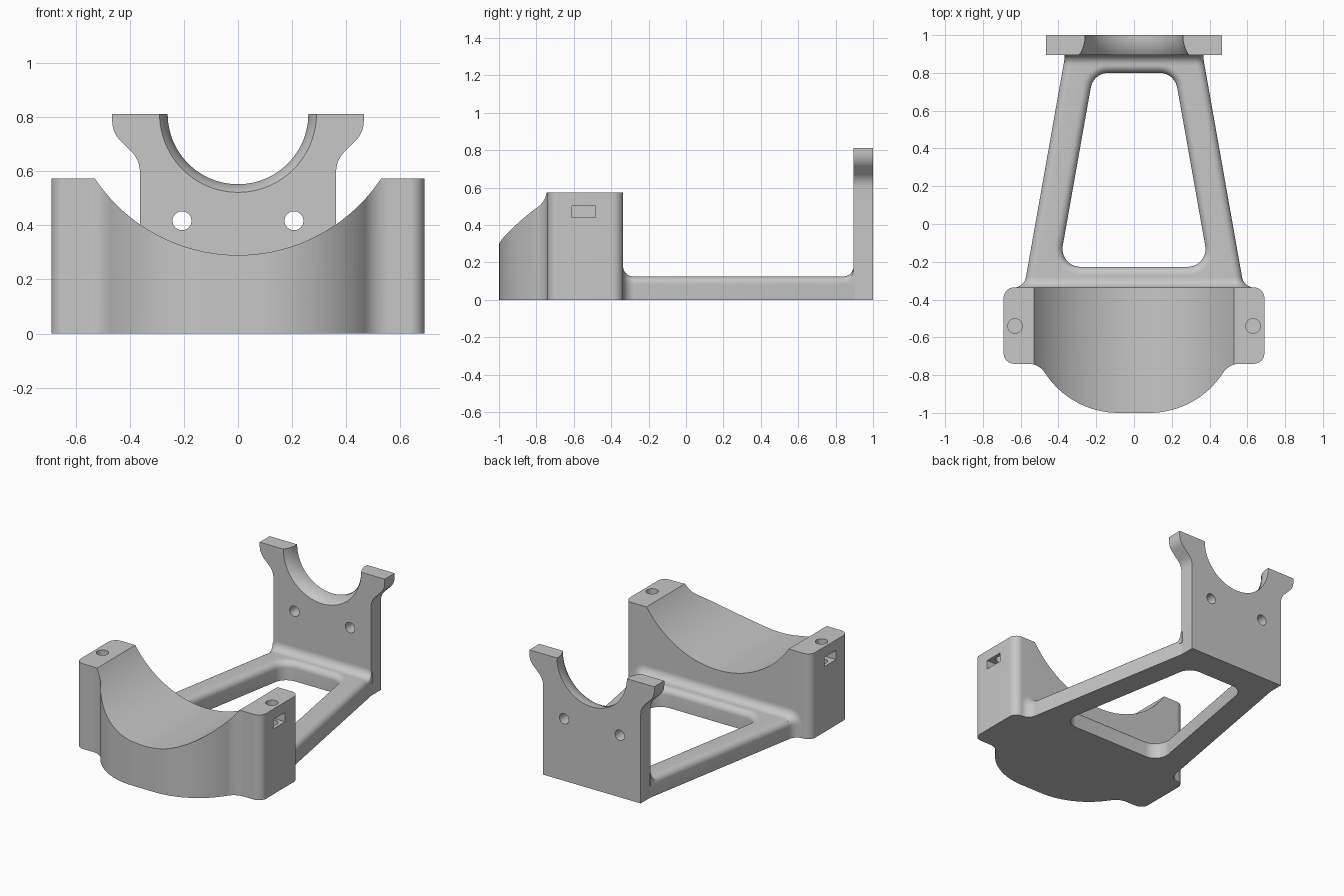
import bpy, bmesh
from math import sin, cos, pi, tan, radians
from mathutils import Vector

if "Cube" in bpy.data.objects:
    bpy.data.objects.remove(bpy.data.objects["Cube"], do_unlink=True)

grey = bpy.data.materials.new("light grey")
grey.use_nodes = True
GREY = (0.57, 0.57, 0.57, 1)
grey.diffuse_color = GREY
grey.node_tree.nodes["Principled BSDF"].inputs["Base Color"].default_value = GREY


def finish(name, bm):
    bmesh.ops.recalc_face_normals(bm, faces=bm.faces)
    mesh = bpy.data.meshes.new(name)
    bm.to_mesh(mesh)
    bm.free()
    mesh.materials.append(grey)
    ob = bpy.data.objects.new(name, mesh)
    bpy.context.collection.objects.link(ob)
    return ob


def loft(name, rings):
    """Solid through closed rings of points, capped at both ends."""
    bm = bmesh.new()
    rows = [[bm.verts.new(p) for p in ring] for ring in rings]
    n = len(rows[0])
    for a, b in zip(rows, rows[1:]):
        for i in range(n):
            j = (i + 1) % n
            bm.faces.new((a[i], a[j], b[j], b[i]))
    bm.faces.new(rows[0])
    bm.faces.new(rows[-1])
    return finish(name, bm)


def prism_z(name, outline, lo, hi):
    return loft(name, [[(x, y, z) for x, y in outline] for z in (lo, hi)])


def prism_y(name, outline, lo, hi):
    return loft(name, [[(x, y, z) for x, z in outline] for y in (lo, hi)])


def circle(cx, cy, r, n):
    return [(cx + r * cos(2 * pi * i / n), cy + r * sin(2 * pi * i / n)) for i in range(n)]


def rounded(corners, steps=10):
    """Polygon of (x, y, radius) corners with tangent arcs."""
    out = []
    for i, (x, y, r) in enumerate(corners):
        p = Vector((x, y))
        u = (Vector(corners[i - 1][:2]) - p).normalized()
        v = (Vector(corners[(i + 1) % len(corners)][:2]) - p).normalized()
        if r == 0:
            out.append(p)
            continue
        half = u.angle(v) / 2
        centre = p + (u + v).normalized() * (r / sin(half))
        start = p + u * (r / tan(half)) - centre
        sweep = pi - 2 * half
        side = 1 if start.y * u.x - start.x * u.y > 0 else -1
        for k in range(steps + 1):
            t = side * sweep * k / steps
            out.append(centre + Vector((start.x * cos(t) - start.y * sin(t),
                                        start.x * sin(t) + start.y * cos(t))))
    return out


def mirrored(half):
    return half + [(-x, y, r) for x, y, r in reversed(half)]


def cut(ob, cutter):
    mod = ob.modifiers.new("cut", "BOOLEAN")
    mod.operation = "DIFFERENCE"
    mod.solver = "EXACT"
    mod.object = cutter
    bpy.context.view_layer.objects.active = ob
    bpy.ops.object.modifier_apply(modifier=mod.name)
    bpy.data.objects.remove(cutter, do_unlink=True)


def smooth(ob):
    bpy.ops.object.select_all(action="DESELECT")
    ob.select_set(True)
    bpy.context.view_layer.objects.active = ob
    bpy.ops.object.shade_smooth_by_angle(angle=radians(30))


# Front cradle block with its two ears
block = prism_z("front_cradle", rounded(mirrored([
    (0.332, -1, 0.465), (0.503, -0.74, 0.105), (0.69, -0.74, 0.055), (0.69, -0.336, 0.055)]), 16),
    0, 0.573)
cut(block, prism_y("saddle_cutter", circle(0, 0.926, 0.636, 128), -1.2, 0))
for s in (-1, 1):
    cut(block, prism_z("screw_cutter", circle(s * 0.63, -0.54, 0.038, 32), 0.38, 0.7))
    xs = sorted((s * 0.565, s * 0.75))
    slot = [(xs[0], -0.61), (xs[1], -0.61), (xs[1], -0.485), (xs[0], -0.485)]
    cut(block, prism_z("nut_slot_cutter", slot, 0.44, 0.502))
smooth(block)

# Rear upright with flared horns, tapered half-round seat and two holes
plate = prism_y("rear_upright", rounded(mirrored([
    (0.363, 0, 0), (0.363, 0.641, 0.1), (0.465, 0.743, 0.1), (0.465, 0.812, 0)])), 0.895, 1)
seat = [(0.88, 0.296), (0.895, 0.29), (0.915, 0.277), (0.94, 0.267), (0.97, 0.26), (1.05, 0.26)]
cut(plate, loft("seat_cutter", [[(x, y, z) for x, z in circle(0, 0.812, r, 96)] for y, r in seat]))
for s in (-1, 1):
    cut(plate, prism_y("hole_cutter", circle(s * 0.207, 0.417, 0.035, 32), 0.8, 1.1))
smooth(plate)

# Tapered base frame: ring between outer and inner outlines, top edges rounded
TOP, SLOPE, ROUND = 0.125, 0.177, 0.042


def rail_x(y):
    return 0.363 + SLOPE * (0.9 - y)


outer = rounded(mirrored([(rail_x(-0.42), -0.42, 0.06), (rail_x(0.97), 0.97, 0.06)]))
inner = rounded(mirrored([(0.397, -0.227, 0.095), (0.215, 0.8, 0.095)]))
bm = bmesh.new()
loops = [[bm.verts.new((x, y, z)) for x, y in line]
         for line, z in ((outer, 0), (outer, TOP), (inner, TOP), (inner, 0))]
count = len(outer)
for k in range(4):
    a, b = loops[k], loops[(k + 1) % 4]
    for i in range(count):
        j = (i + 1) % count
        bm.faces.new((a[i], a[j], b[j], b[i]))
bmesh.ops.recalc_face_normals(bm, faces=bm.faces)
rims = []
for k in (1, 2):
    rims += [bm.edges.get((loops[k][i], loops[k][(i + 1) % count])) for i in range(count)]
bmesh.ops.bevel(bm, geom=rims, offset=ROUND, offset_type="OFFSET", segments=8,
                profile=0.5, affect="EDGES", clamp_overlap=False)
smooth(finish("base_frame", bm))


# Concave fillets where the frame meets the block and the upright
def fillet(name, wall, direction, r, limit, full):
    w = rail_x(wall)
    half = [(w - ROUND + ROUND * cos(t), TOP - ROUND + ROUND * sin(t), cos(t), sin(t))
            for t in (pi / 2 * k / 10 for k in range(11))]
    if full:
        half = [(w, 0, 1, 0)] + half
    path = half + [(-x, z, -nx, nz) for x, z, nx, nz in reversed(half)]
    rings = []
    for x, z, nx, nz in path:
        ring = []
        # buried corner first, then the arc from wall to frame
        section = [(-0.01, -0.01), (-0.01, r)]
        section += [(r - r * cos(a), r - r * sin(a)) for a in (pi / 2 * k / 10 for k in range(11))]
        section += [(r, -0.01)]
        for along, out in section:
            shift = -SLOPE * along * direction * (x / w)
            px = x + nx * out + shift
            ring.append((max(-limit, min(limit, px)), wall + direction * along, max(0, z + nz * out)))
        rings.append(ring)
    smooth(loft(name, rings))


fillet("front_fillet", -0.336, 1, 0.052, 1, True)
fillet("rear_fillet", 0.895, -1, 0.052, 0.368, False)
